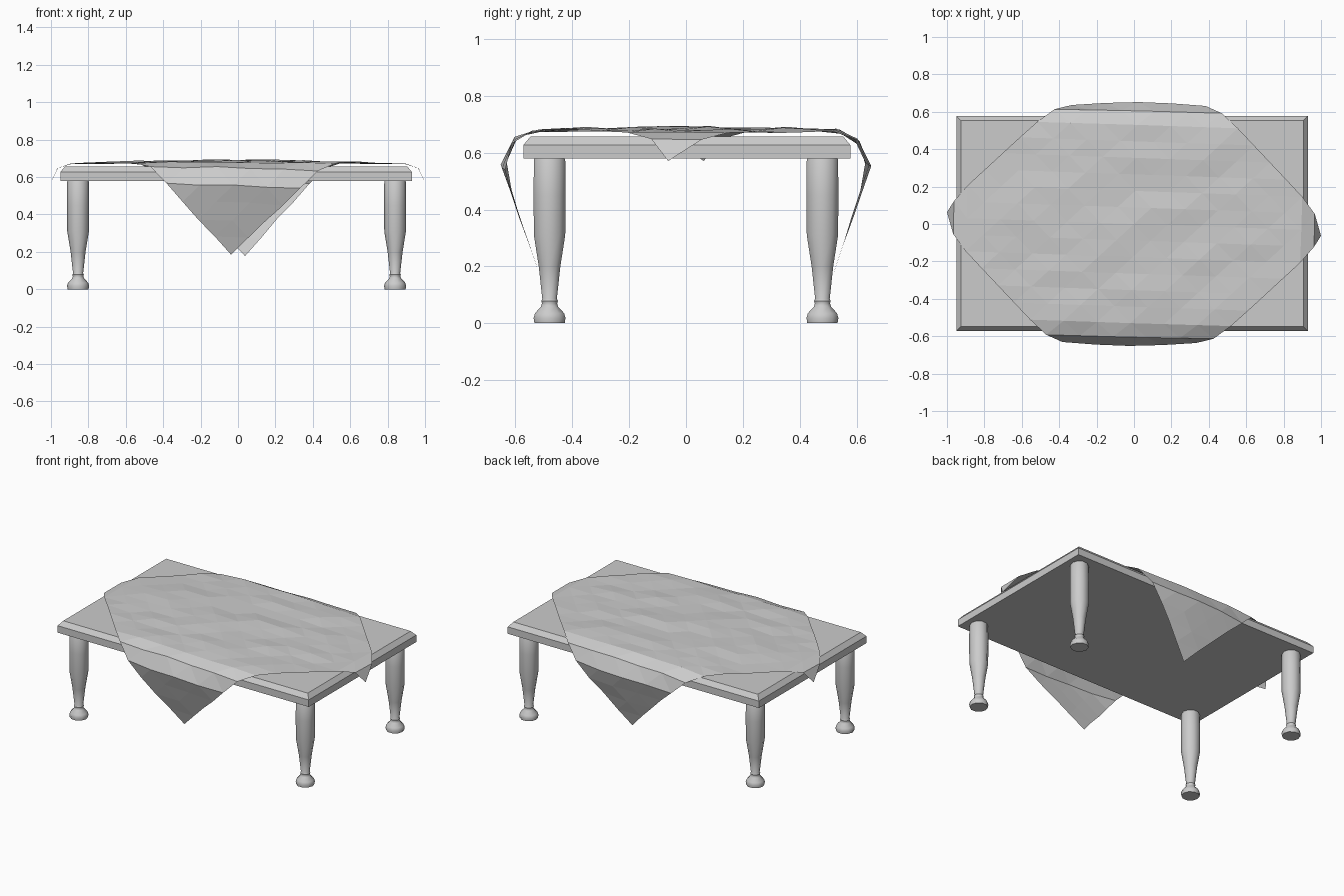
import bpy, bmesh, math, random

if "Cube" in bpy.data.objects:
    bpy.data.objects.remove(bpy.data.objects["Cube"])

random.seed(4)


def make_object(name, bm):
    bmesh.ops.recalc_face_normals(bm, faces=bm.faces)
    mesh = bpy.data.meshes.new(name)
    bm.to_mesh(mesh)
    bm.free()
    obj = bpy.data.objects.new(name, mesh)
    bpy.context.collection.objects.link(obj)
    return obj


def lathe(name, profile, x, y, sides):
    bm = bmesh.new()
    rings = [[bm.verts.new((x + r * math.cos(math.tau * k / sides),
                            y + r * math.sin(math.tau * k / sides), z))
              for k in range(sides)] for r, z in profile]
    for a, b in zip(rings, rings[1:]):
        for k in range(sides):
            n = (k + 1) % sides
            bm.faces.new((a[k], a[n], b[n], b[k]))
    bm.faces.new(rings[0])
    bm.faces.new(rings[-1])
    return make_object(name, bm)


def interp(points, t):
    # piecewise linear lookup of (position, drop) by arc length
    for a, b in zip(points, points[1:]):
        if t <= b[0] or b is points[-1]:
            f = (t - a[0]) / (b[0] - a[0])
            return [a[k] + f * (b[k] - a[k]) for k in (1, 2)]


# Table top: slab with a chamfered upper rim
bm = bmesh.new()
loops = []
for inset, z in ((0, 0.58), (0, 0.627), (0.025, 0.657)):
    hx, hy = 0.94 - inset, 0.575 - inset
    loops.append([bm.verts.new((sx * hx - 0.01, sy * hy + 0.003, z))
                  for sx, sy in ((-1, -1), (1, -1), (1, 1), (-1, 1))])
for a, b in zip(loops, loops[1:]):
    for k in range(4):
        n = (k + 1) % 4
        bm.faces.new((a[k], a[n], b[n], b[k]))
bm.faces.new(loops[0])
bm.faces.new(loops[-1])
make_object("table_top", bm)

# Four turned legs
LEG = [(0.056, 0), (0.059, 0.018), (0.054, 0.035), (0.032, 0.058), (0.028, 0.07),
       (0.031, 0.078), (0.027, 0.086), (0.04, 0.2), (0.058, 0.31), (0.059, 0.45),
       (0.058, 0.575), (0.054, 0.582)]
for side, x in (("left", -0.855), ("right", 0.84)):
    for end, y in (("front", -0.48), ("back", 0.48)):
        leg = lathe(f"{end}_{side}_leg", LEG, x, y, 10)
        bpy.ops.object.select_all(action='DESELECT')
        leg.select_set(True)
        bpy.context.view_layer.objects.active = leg
        bpy.ops.object.shade_smooth_by_angle(angle=math.radians(40))

# Tablecloth: square laid diagonally, its corners folded over the table edges
N, D, TURN = 12, 1.07, -0.035
FOLD_Y = [(0, 0, 0), (0.535, 0.53, 0.006), (0.624, 0.605, 0.04),
          (0.713, 0.652, 0.135), (1.07, 0.52, 0.508)]
FOLD_X = [(0, 0, 0), (0.892, 0.895, 0), (0.981, 0.965, 0.021), (1.07, 1.0, 0.095)]
bm = bmesh.new()
grid = []
for i in range(N + 1):
    row = []
    for j in range(N + 1):
        u, v = (i + j - N) * D / N, (j - i) * D / N
        u, v = u - TURN * v, v + TURN * u
        x, drop_x = interp(FOLD_X, abs(u))
        y, drop_y = interp(FOLD_Y, abs(v))
        z = 0.689 - 0.02 * u * u - drop_x - drop_y
        if abs(u) < 0.85:
            z += random.uniform(-0.006, 0.006)
        if z < 0.6:
            y -= 0.1 * x * x
        row.append(bm.verts.new((math.copysign(x, u), math.copysign(y, v), z)))
    grid.append(row)
for i in range(N):
    for j in range(N):
        a, b, c, d = grid[i][j], grid[i + 1][j], grid[i + 1][j + 1], grid[i][j + 1]
        if abs(i + j + 1 - N) > 9:
            bm.faces.new((a, b, d))
            bm.faces.new((b, c, d))
        else:
            bm.faces.new((a, b, c))
            bm.faces.new((a, c, d))
make_object("tablecloth", bm)
